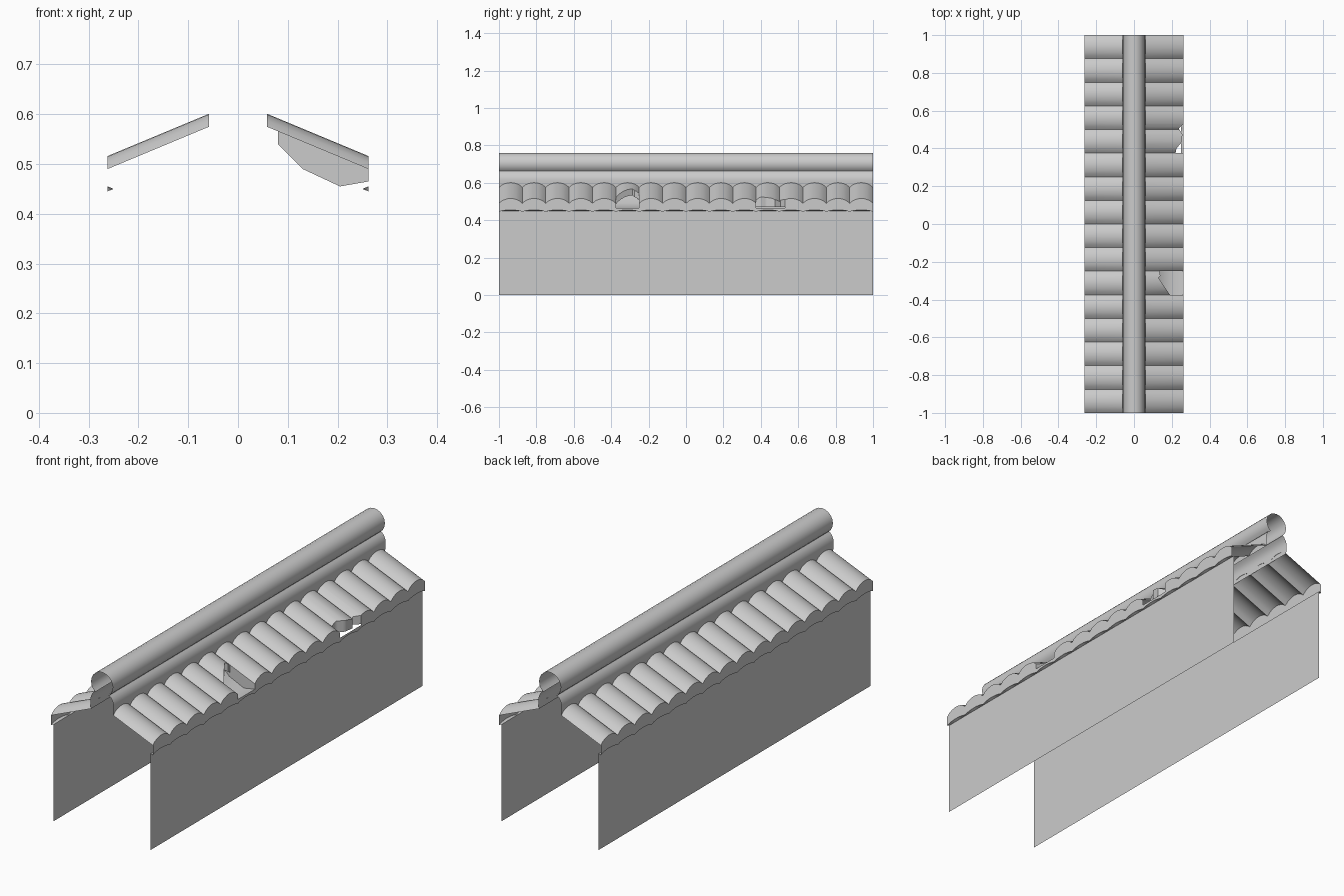
import bpy, bmesh, math

if "Cube" in bpy.data.objects:
    bpy.data.objects.remove(bpy.data.objects["Cube"])

TILES, SEGS = 16, 8
W = 2 / TILES
X_IN, X_OUT = 0.058, 0.262        # tile slope, ridge side to eave
BREAK = [(-0.375, 0.19), (-0.285, 0.13), (-0.275, 0.14), (-0.25, 0.135)]
CHIP = [(0.375, 0.22), (0.40, 0.225), (0.43, 0.25), (0.475, 0.257), (0.505, 0.237), (0.53, 0.262)]


def finish(name, bm, angle=35):
    bmesh.ops.remove_doubles(bm, verts=bm.verts, dist=1e-4)
    me = bpy.data.meshes.new(name)
    bm.to_mesh(me)
    bm.free()
    ob = bpy.data.objects.new(name, me)
    bpy.context.collection.objects.link(ob)
    bpy.ops.object.select_all(action='DESELECT')
    ob.select_set(True)
    bpy.context.view_layer.objects.active = ob
    bpy.ops.object.shade_smooth_by_angle(angle=math.radians(angle))
    return ob


def face(bm, *pts):
    bm.faces.new([bm.verts.new(p) for p in pts])


def sweep(bm, profile, y0=-1, y1=1):
    for (xa, za), (xb, zb) in zip(profile, profile[1:]):
        face(bm, (xa, y0, za), (xa, y1, za), (xb, y1, zb), (xb, y0, zb))


def wave(y):
    t = ((y + 1) / W) % 1
    return math.sin(math.pi * t) ** 0.7 if 1e-4 < t < 1 - 1e-4 else 0


def tile_z(x, y):
    return 0.49 + (X_OUT - x) / (X_OUT - X_IN) * 0.085 + 0.026 * wave(y)


def outer(y, damaged):
    if damaged:
        for table in (BREAK, CHIP):
            for (ya, xa), (yb, xb) in zip(table, table[1:]):
                if ya <= y <= yb:
                    return xa + (xb - xa) * (y - ya) / (yb - ya)
    return X_OUT


def roof_side(name, s, damaged):
    bm = bmesh.new()
    ys = {round(-1 + W * i / SEGS, 5) for i in range(TILES * SEGS + 1)}
    if damaged:
        ys |= {y for y, _ in BREAK + CHIP}
    ys = sorted(ys)

    def quad(*pts):
        pts = [(s * x, y, z) for x, y, z in pts]
        face(bm, *(pts if s > 0 else pts[::-1]))

    for a, b in zip(ys, ys[1:]):
        xa, xb = outer(a + 1e-5, damaged), outer(b - 1e-5, damaged)
        # curved tile surface
        quad((X_IN, a, tile_z(X_IN, a)), (xa, a, tile_z(xa, a)),
             (xb, b, tile_z(xb, b)), (X_IN, b, tile_z(X_IN, b)))
        top_a, top_b = tile_z(X_OUT, a), tile_z(X_OUT, b)
        if min(xa, xb) < X_OUT - 1e-3:
            # exposed broken edge
            low = [0.47, 0.47] if a > 0 else [tile_z(xa, a) - 0.035, tile_z(xb, b) - 0.035]
            quad((xa, a, tile_z(xa, a)), (xa, a, low[0]), (xb, b, low[1]), (xb, b, tile_z(xb, b)))
            top_a = top_b = 0.465
        # eave lip and its return to the wall
        la, lb = 0.445 + 0.01 * wave(a), 0.445 + 0.01 * wave(b)
        quad((X_OUT, a, top_a), (X_OUT, a, la), (X_OUT, b, lb), (X_OUT, b, top_b))
        quad((X_OUT, a, la), (0.25, a, 0.45), (0.25, b, 0.45), (X_OUT, b, lb))
    return finish(name, bm)


roof_side("roof_tiles_left", -1, False)
roof_side("roof_tiles_right", 1, True)

# recess under the broken tile: floor and two cheeks
bm = bmesh.new()
floor = [(0.08, 0.54), (0.13, 0.49), (0.205, 0.455), (X_OUT, 0.465)]
y0, y1 = BREAK[0][0], BREAK[-1][0]
sweep(bm, floor[::-1], y0, y1)
for y in (y0, y1):
    for (xa, za), (xb, zb) in zip(floor, floor[1:]):
        face(bm, (xa, y, za), (xb, y, zb), (xb, y, tile_z(xb, y)), (xa, y, tile_z(xa, y)))
finish("broken_tile_recess", bm)

# plain wall faces
for name, s in (("wall_left", -1), ("wall_right", 1)):
    bm = bmesh.new()
    sweep(bm, [(s * 0.25, 0), (s * 0.25, 0.45)][::-s])
    finish(name, bm)


def arc(cz, r, a0, a1, n):
    angs = [math.radians(a0 + (a1 - a0) * i / n) for i in range(n + 1)]
    return [(r * math.cos(t), cz + r * math.sin(t)) for t in angs]


# ridge: round cap above two bulging shoulders, open at the ends
bm = bmesh.new()
sweep(bm, arc(0.704, 0.056, -52, 232, 16)[::-1])
finish("ridge_cap", bm)
bm = bmesh.new()
side = [(0.057, 0.575)] + arc(0.615, 0.06, -5, 52, 5)
sweep(bm, side[::-1])
sweep(bm, [(-x, z) for x, z in side])
finish("ridge_base", bm)
